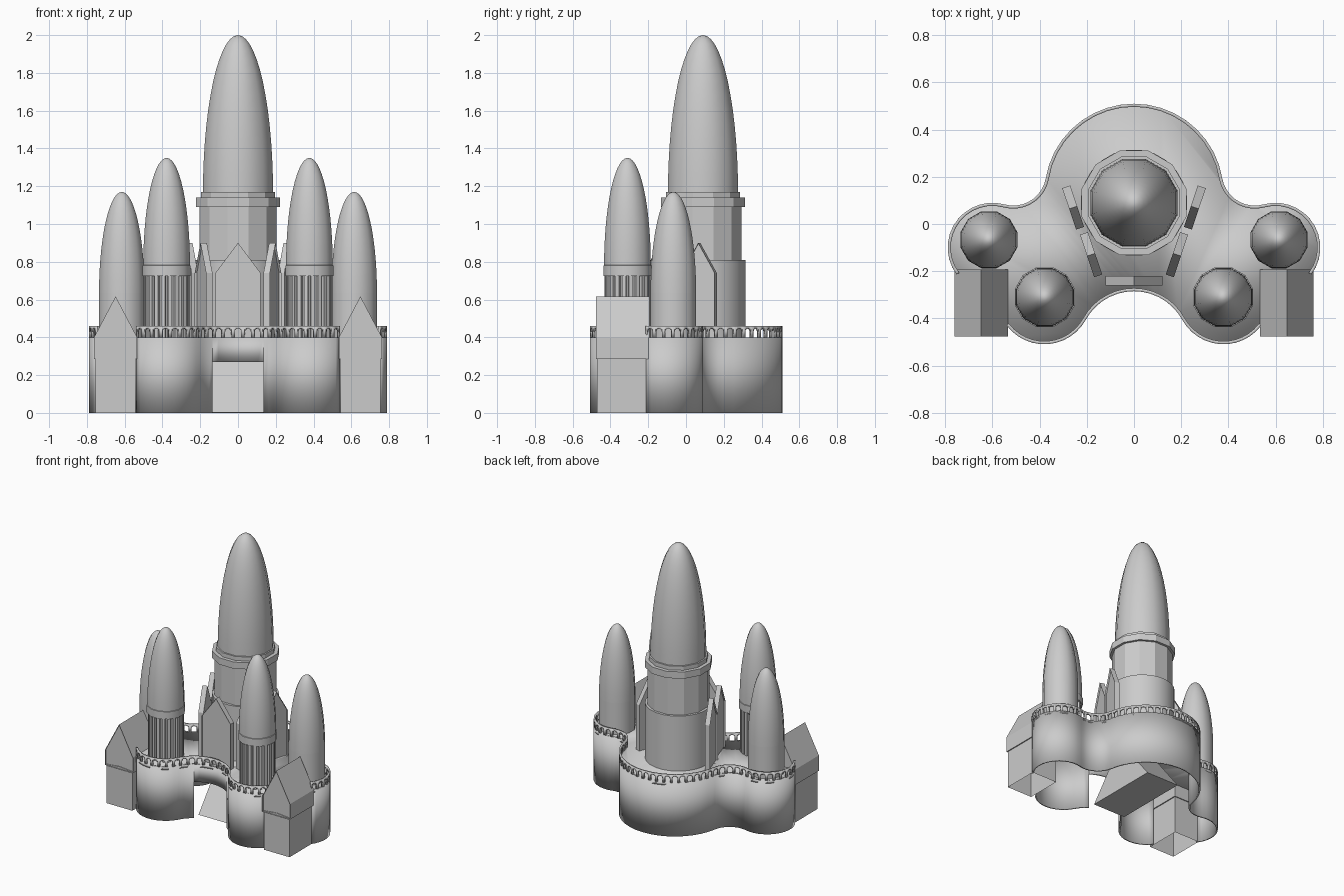
import bpy, bmesh
from math import sin, cos, pi, radians, sqrt
from mathutils import Matrix, Vector

cube = bpy.data.objects.get("Cube")
if cube:
    bpy.data.objects.remove(cube)

# One stone colour
stone = bpy.data.materials.new("pale_grey_stone")
stone.use_nodes = True
GREY = (0.6, 0.6, 0.6, 1)
stone.diffuse_color = GREY
stone.node_tree.nodes["Principled BSDF"].inputs["Base Color"].default_value = GREY


def finish(name, bm, smooth=40, thick=0):
    """Turn a bmesh into a named object with stone material."""
    mesh = bpy.data.meshes.new(name)
    bm.to_mesh(mesh)
    bm.free()
    mesh.shade_smooth()
    mesh.set_sharp_from_angle(angle=radians(smooth))
    mesh.materials.append(stone)
    ob = bpy.data.objects.new(name, mesh)
    bpy.context.collection.objects.link(ob)
    if thick:
        mod = ob.modifiers.new("thickness", "SOLIDIFY")
        mod.thickness = thick
        mod.offset = -1


def arc(cx, cy, r, a0, a1, n):
    steps = [radians(a0 + (a1 - a0) * i / n) for i in range(n + 1)]
    return [Vector((cx + r * cos(a), cy + r * sin(a))) for a in steps]


def mirrored(points):
    return [Vector((-p.x, p.y)) for p in reversed(points)]


def add_quad(bm, a, b, lo, hi, lo2=None):
    """Upright quad between plan points a and b, with an optional sloping foot."""
    lo2 = lo if lo2 is None else lo2
    bm.faces.new([bm.verts.new(v) for v in
                  ((a.x, a.y, lo), (b.x, b.y, lo2), (b.x, b.y, hi), (a.x, a.y, hi))])


def lathe(name, x, y, profile, sides=12, smooth=40):
    """Revolve (radius, height) pairs round an upright axis; the last may be a tip."""
    bm = bmesh.new()
    rings = []
    for r, z in profile:
        count = sides if r > 0 else 1
        angles = [2 * pi * (i + 0.5) / sides for i in range(count)]
        rings.append([bm.verts.new((x + r * cos(a), y + r * sin(a), z)) for a in angles])
    for low, up in zip(rings, rings[1:]):
        for i in range(sides):
            j = (i + 1) % sides
            if len(up) == 1:
                bm.faces.new((low[i], low[j], up[0]))
            else:
                bm.faces.new((low[i], low[j], up[j], up[i]))
    finish(name, bm, smooth)


def dome(r, z0, z1, n=14):
    """Bullet-shaped profile."""
    return [(r * cos(pi / 2 * i / n) if i < n else 0,
             z0 + (z1 - z0) * sin(pi / 2 * i / n)) for i in range(n + 1)]


def gable(name, w, z0, eave, apex, depth, loc, angle, rim, open_base=False):
    """Pitched block facing -y with a recessed front, then turned and placed."""
    bm = bmesh.new()
    h = w / 2
    outline = [(-h, z0), (h, z0), (h, eave), (0, apex), (-h, eave)]
    f = [bm.verts.new((px, -depth / 2, pz)) for px, pz in outline]
    b = [bm.verts.new((px, depth / 2, pz)) for px, pz in outline]
    front = bm.faces.new(f)
    bm.faces.new(b[::-1])
    for i in range(5):
        if i == 0 and open_base:
            continue
        j = (i + 1) % 5
        bm.faces.new((f[j], f[i], b[i], b[j]))
    if rim:
        bmesh.ops.inset_region(bm, faces=[front], thickness=rim, depth=0)
        bmesh.ops.translate(bm, verts=list(front.verts), vec=(0, 0.012, 0))
    bm.transform(Matrix.Translation((*loc, 0)) @ Matrix.Rotation(angle, 4, "Z"))
    finish(name, bm, 20)


# Plan of the curved base: front stretch and rear stretch, split at the gatehouses
DECK, RAIL, DOOR = 0.40, 0.46, 0.27
front_half = (arc(0, -0.518, 0.233, 90, 54.6, 4) + arc(0, -0.518, 0.233, 54.6, 28.7, 3)[1:]
              + arc(0.38, -0.31, 0.2, 208.7, 323, 12)[1:])
rear_half = (arc(0.6, -0.1, 0.19, -37, 105.5, 13) + arc(0.512, 0.218, 0.14, 285.5, 189.8, 9)[1:]
             + arc(0, 0.13, 0.38, 9.8, 90, 9)[1:])
front_path = mirrored(front_half)[:-1] + front_half
rear_path = rear_half + mirrored(rear_half)[1:]

# Base wall with a doorway in the front
bm = bmesh.new()
for path in (front_path, rear_path):
    for a, b in zip(path, path[1:]):
        door = max(abs(a.x), abs(b.x)) < 0.137 and -0.4 < a.y < -0.2
        add_quad(bm, a, b, DOOR if door else 0, DECK)
bmesh.ops.remove_doubles(bm, verts=bm.verts, dist=0.0005)
finish("base_wall", bm, 40, 0.012)

# Deck
bm = bmesh.new()
bm.faces.new([bm.verts.new((p.x, p.y, DECK)) for p in front_path + rear_path])
finish("deck", bm, 30, 0.02)


# Arcaded balustrade along the edge
def point_at(path, s):
    """Plan point at distance s along a path."""
    for a, b in zip(path, path[1:]):
        d = (b - a).length
        if s <= d:
            return a.lerp(b, s / d)
        s -= d
    return path[-1]


bm = bmesh.new()
for path in (front_path, rear_path):
    total = sum((b - a).length for a, b in zip(path, path[1:]))
    bays = round(total / 0.052)
    w = total / bays
    post, spring = w * 0.17, 0.43
    half = w / 2 - post
    cuts = [-cos(pi * i / 6) for i in range(7)]
    for k in range(bays):
        s0 = k * w
        for s in (s0, s0 + w - post):
            add_quad(bm, point_at(path, s), point_at(path, s + post), DECK, RAIL)
        for u, v in zip(cuts, cuts[1:]):
            lo, lo2 = (spring + half * sqrt(max(0, 1 - c * c)) for c in (u, v))
            a, b = (point_at(path, s0 + w / 2 + c * half) for c in (u, v))
            add_quad(bm, a, b, lo, RAIL, lo2)
bmesh.ops.remove_doubles(bm, verts=bm.verts, dist=0.0003)
finish("balustrade", bm, 40, 0.013)

# Entrance block with sloping front, behind the doorway
bm = bmesh.new()
side = [(-0.27, 0.002), (0.31, 0.002), (0.10, DOOR), (-0.06, DOOR)]
near, far = ([bm.verts.new((x, y, z)) for y, z in side] for x in (-0.137, 0.137))
bm.faces.new(near[::-1])
bm.faces.new(far)
for i in range(4):
    j = (i + 1) % 4
    bm.faces.new((near[i], near[j], far[j], far[i]))
bmesh.ops.recalc_face_normals(bm, faces=bm.faces)
finish("entrance_ramp", bm, 20)

# Main tower
TY = 0.09
lathe("main_tower_foot", 0, TY, [(0.226, DECK), (0.226, 0.81), (0, 0.81)], 24)
lathe("main_tower_shaft", 0, TY, [(0.212, 0.8), (0.212, 1.1)], 12, 20)
lathe("main_tower_cornice", 0, TY, [(0.2, 1.09), (0.23, 1.09), (0.23, 1.14),
                                    (0.203, 1.14), (0.203, 1.17), (0.18, 1.17)], 12, 20)
lathe("main_tower_spire", 0, TY, dome(0.192, 1.165, 2.0))

# Gabled screens round the foot of the main tower
gable("front_screen", 0.24, DECK, 0.74, 0.9, 0.04, (0, -0.24), 0, 0.018)
for label, sx in (("left", 1), ("right", -1)):
    turn = sx * radians(71.5)
    gable(label + "_screen_front", 0.19, DECK, 0.74, 0.9, 0.036, (sx * 0.182, -0.13), turn, 0.018)
    gable(label + "_screen_rear", 0.185, DECK, 0.74, 0.9, 0.036, (sx * 0.258, 0.07), turn, 0.018)

    # Colonnaded front tower
    cx, cy = sx * 0.378, -0.31
    lathe(label + "_front_tower_core", cx, cy, [(0.1, DECK), (0.1, 0.73)])
    bm = bmesh.new()
    for i in range(20):
        a = 2 * pi * (i + 0.5) / 20
        m = (Matrix.Translation((cx, cy, (DECK + 0.73) / 2)) @ Matrix.Rotation(a, 4, "Z")
             @ Matrix.Translation((0.107, 0, 0)) @ Matrix.Diagonal((0.028, 0.022, 0.33, 1)))
        bmesh.ops.create_cube(bm, size=1, matrix=m)
    finish(label + "_front_tower_columns", bm, 20)
    lathe(label + "_front_tower_band", cx, cy, [(0.09, 0.725), (0.132, 0.725),
                                                (0.132, 0.78), (0.12, 0.785)])
    lathe(label + "_front_tower_spire", cx, cy, dome(0.128, 0.78, 1.35))

    # Plain side tower
    cx, cy = sx * 0.615, -0.067
    lathe(label + "_side_tower_shaft", cx, cy, [(0.125, DECK), (0.125, 0.635)])
    lathe(label + "_side_tower_spire", cx, cy, dome(0.125, 0.635, 1.17))

    # Gatehouse
    gx = sx * 0.648
    gable(label + "_gatehouse_walls", 0.212, 0, 0.29, 0.3, 0.27, (gx, -0.335), 0, 0, True)
    gable(label + "_gatehouse_roof", 0.228, 0.285, 0.4, 0.617, 0.284, (gx, -0.335), 0, 0.018)
